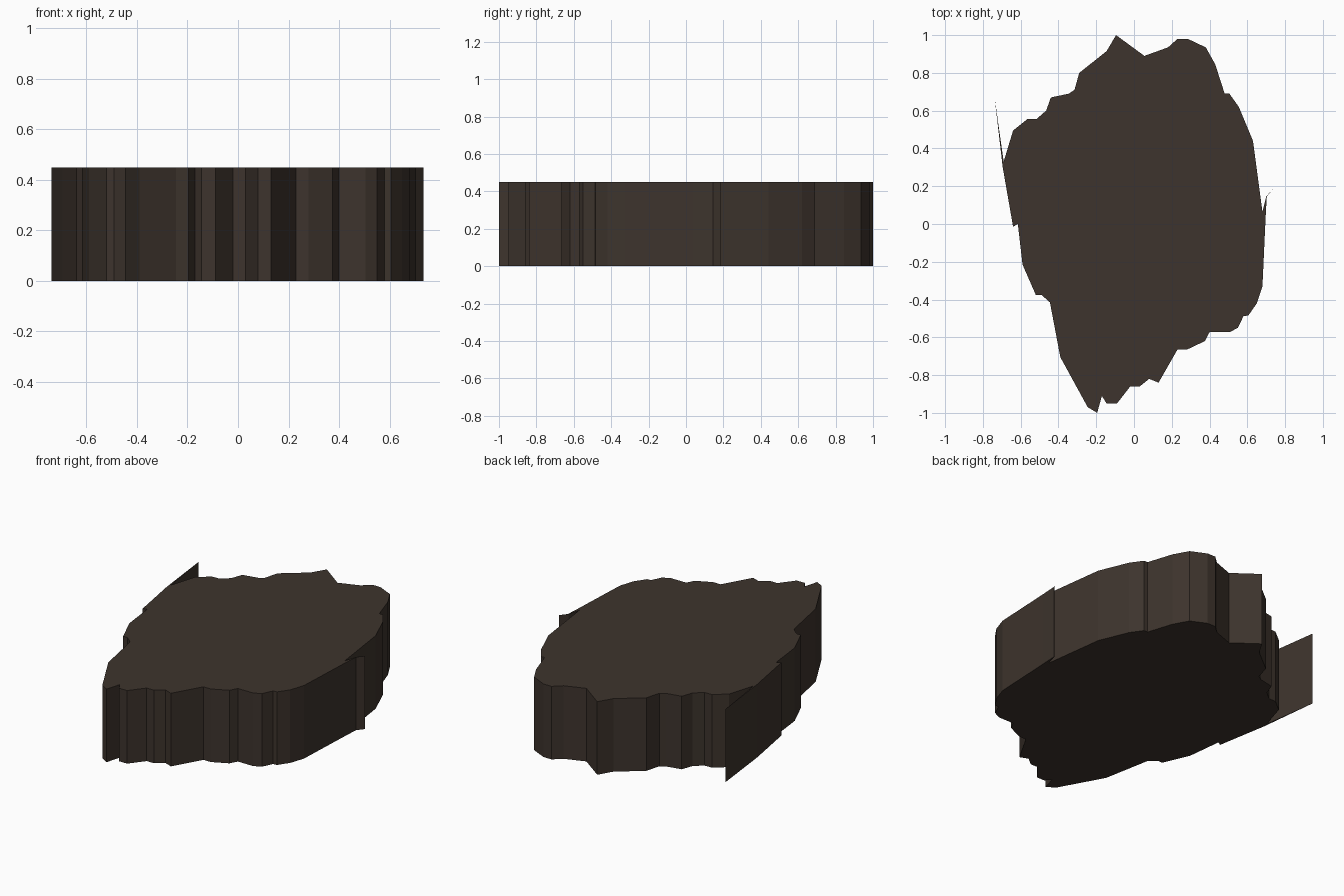
import bpy, bmesh

HEIGHT = 0.45

# Plan outline, clockwise from the rear peak
OUTLINE = [
    (-.095, 1), (.055, .89), (.18, .935), (.23, .98), (.285, .98), (.38, .935),
    (.43, .845), (.48, .69), (.505, .69), (.555, .62), (.63, .44), (.68, .065),
    (.70, .145), (.735, .185), (.703, .145), (.697, .04), (.68, -.33), (.65, -.42), (.605, -.485),
    (.58, -.487), (.55, -.55), (.505, -.573), (.40, -.573), (.375, -.62),
    (.28, -.665), (.23, -.665), (.13, -.84), (.08, -.82), (.03, -.86),
    (-.02, -.86), (-.09, -.95), (-.145, -.95), (-.17, -.91), (-.195, -1),
    (-.245, -.97), (-.39, -.705), (-.445, -.415), (-.49, -.375), (-.52, -.375),
    (-.59, -.215), (-.615, 0), (-.64, -.015), (-.695, .30), (-.738, .67),
    (-.69, .33), (-.64, .495), (-.565, .555), (-.515, .557), (-.465, .60),
    (-.44, .67), (-.345, .69), (-.315, .71), (-.29, .80), (-.145, .915),
]

# Dark brown rock
mat = bpy.data.materials.new("dark brown rock")
mat.diffuse_color = (0.047, 0.034, 0.026, 1)

# Slab: outline face extruded straight up
bm = bmesh.new()
base = bm.faces.new([bm.verts.new((x, y, 0)) for x, y in OUTLINE])
top = bmesh.ops.extrude_face_region(bm, geom=[base], use_keep_orig=True)["geom"]
bmesh.ops.translate(bm, vec=(0, 0, HEIGHT),
                    verts=[v for v in top if isinstance(v, bmesh.types.BMVert)])
bmesh.ops.recalc_face_normals(bm, faces=bm.faces)

mesh = bpy.data.meshes.new("rock_slab")
bm.to_mesh(mesh)
bm.free()
mesh.materials.append(mat)
bpy.context.collection.objects.link(bpy.data.objects.new("rock_slab", mesh))
